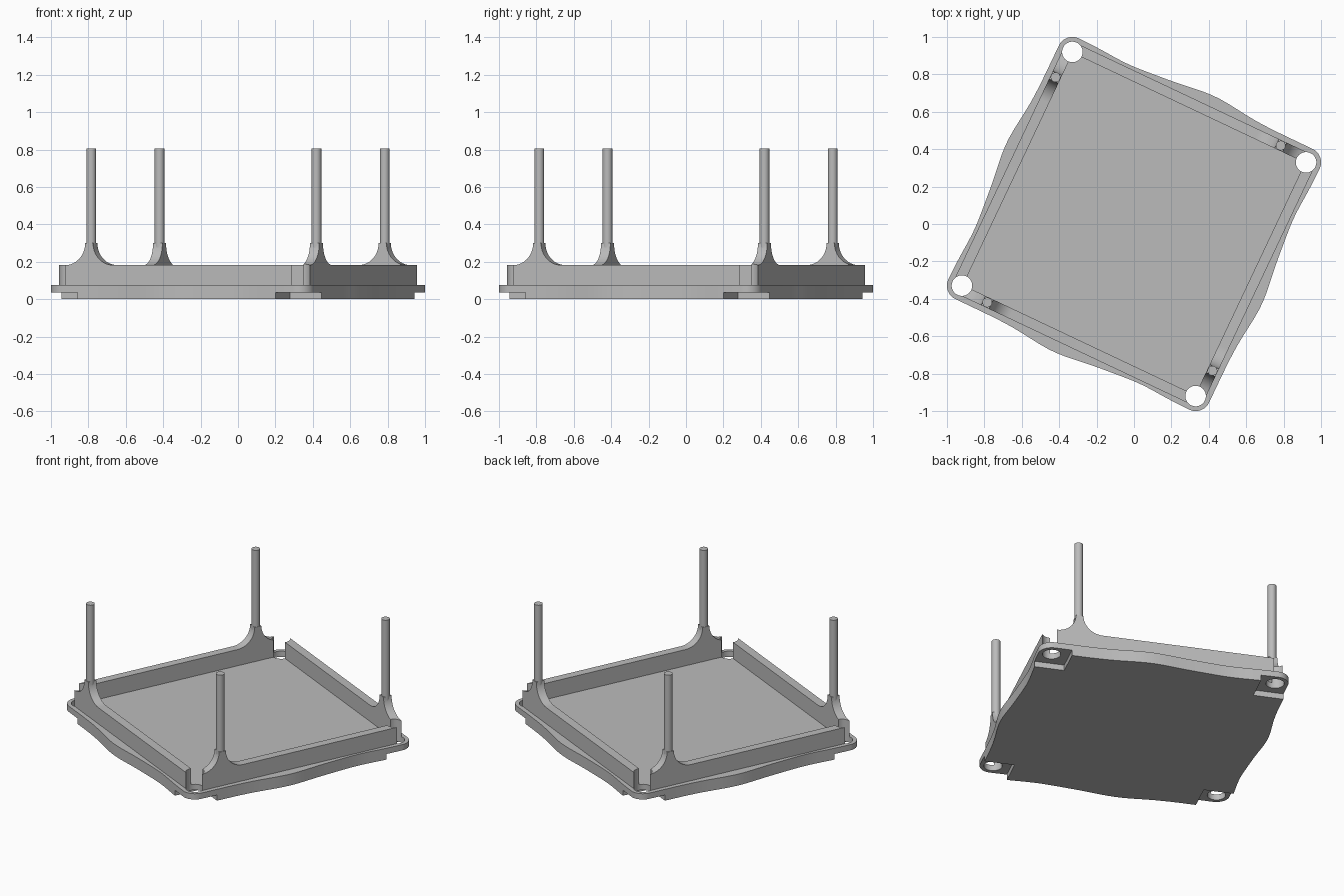
import bpy, bmesh, math
from mathutils import Matrix, Vector

cube = bpy.data.objects.get("Cube")
if cube:
    bpy.data.objects.remove(cube, do_unlink=True)

TILT = math.radians(-25.3)      # the tray is turned on its vertical axis
C = 0.691                       # hole centre offset from the middle
R_CORNER, R_HOLE = 0.08, 0.055
Z_NOTCH, Z_FLOOR, Z_WALL, Z_TOP = 0.037, 0.075, 0.182, 0.805
WALL_IN, WALL_OUT = 0.687, 0.742
POST_T, R_POST, FILLET = 0.53, 0.026, 0.118

grey = bpy.data.materials.new("plain grey")
grey.use_nodes = True
grey.diffuse_color = (0.5, 0.5, 0.5, 1)
grey.node_tree.nodes["Principled BSDF"].inputs["Base Color"].default_value = (0.5, 0.5, 0.5, 1)


def turn(k):
    return Matrix.Rotation(TILT - k * math.pi / 2, 4, 'Z')


def finish(name, bm, matrix):
    bmesh.ops.transform(bm, matrix=matrix, verts=bm.verts)
    bmesh.ops.recalc_face_normals(bm, faces=bm.faces)
    mesh = bpy.data.meshes.new(name)
    bm.to_mesh(mesh)
    bm.free()
    mesh.materials.append(grey)
    ob = bpy.data.objects.new(name, mesh)
    bpy.context.collection.objects.link(ob)
    return ob


def prism(name, points, depth, matrix):
    """Extrude a closed outline of 3D points along a vector."""
    bm = bmesh.new()
    face = bm.faces.new([bm.verts.new(p) for p in points])
    ext = bmesh.ops.extrude_face_region(bm, geom=[face], use_keep_orig=True)
    verts = [g for g in ext["geom"] if isinstance(g, bmesh.types.BMVert)]
    bmesh.ops.translate(bm, vec=depth, verts=verts)
    return finish(name, bm, matrix)


def cylinder(name, x, y, z0, z1, r, matrix, sides=32):
    bm = bmesh.new()
    bmesh.ops.create_cone(bm, cap_ends=True, segments=sides, radius1=r, radius2=r, depth=z1 - z0,
                          matrix=Matrix.Translation((x, y, (z0 + z1) / 2)))
    return finish(name, bm, matrix)


def cut(ob, cutter):
    cutter.hide_render = True
    mod = ob.modifiers.new("cut", 'BOOLEAN')
    mod.operation, mod.solver, mod.object = 'DIFFERENCE', 'EXACT', cutter
    bpy.context.view_layer.objects.active = ob
    bpy.ops.object.modifier_apply(modifier=mod.name)
    bpy.data.objects.remove(cutter, do_unlink=True)


def smooth(ob):
    bpy.ops.object.select_all(action='DESELECT')
    ob.select_set(True)
    bpy.context.view_layer.objects.active = ob
    bpy.ops.object.shade_smooth_by_angle(angle=math.radians(30))


def edge_offset(t):
    """Wavy outer edge: a shallow dip, then a bulge."""
    return (C + R_CORNER + 0.03 * math.exp(-((t - 0.1) / 0.2) ** 2)
            - 0.012 * math.exp(-((t + 0.4) / 0.15) ** 2))


# Base plate with wavy sides and rounded corners
outline = []
for k in range(4):
    spin = Matrix.Rotation(-k * math.pi / 2, 4, 'Z')
    side = [-C + 2 * C * i / 32 for i in range(33)]
    pts = [Vector((t, edge_offset(t), 0)) for t in side]
    for i in range(1, 12):
        a = math.pi / 2 * (1 - i / 12)
        pts.append(Vector((C + R_CORNER * math.cos(a), C + R_CORNER * math.sin(a), 0)))
    outline += [spin @ p for p in pts]
base = prism("base_plate", outline, (0, 0, Z_FLOOR), turn(0))

# Square recesses under the corners, and the screw holes
for k in range(4):
    a, b = 0.585, 0.95
    square = [(a, a, -0.1), (b, a, -0.1), (b, b, -0.1), (a, b, -0.1)]
    cut(base, prism("recess_cutter", square, (0, 0, 0.1 + Z_NOTCH), turn(k)))
    cut(base, cylinder("hole_cutter", C, C, -0.2, 0.3, R_HOLE, turn(k)))
smooth(base)

# Rim walls with concave gussets, each carrying one post
for k, label in enumerate(("back", "left", "front", "right")):
    profile = [(-C, Z_FLOOR), (-C, Z_WALL)]
    for s in (-1, 1):
        arc = []
        for i in range(13):
            a = math.pi / 2 * i / 12
            arc.append((POST_T + s * (R_POST - 0.003 + FILLET * (1 - math.sin(a))),
                        Z_WALL + FILLET * (1 - math.cos(a))))
        profile += arc if s < 0 else arc[::-1]
    profile += [(C, Z_WALL), (C, Z_FLOOR)]
    wall = prism(label + "_rim_wall", [(t, WALL_IN, z) for t, z in profile],
                 (0, WALL_OUT - WALL_IN, 0), turn(k))
    for x in (-C, C):
        cut(wall, cylinder("hole_cutter", x, C, -0.2, 0.6, R_HOLE, turn(k)))
    smooth(wall)
    post = cylinder(label + "_post", POST_T, (WALL_IN + WALL_OUT) / 2, Z_FLOOR, Z_TOP, R_POST, turn(k))
    smooth(post)
